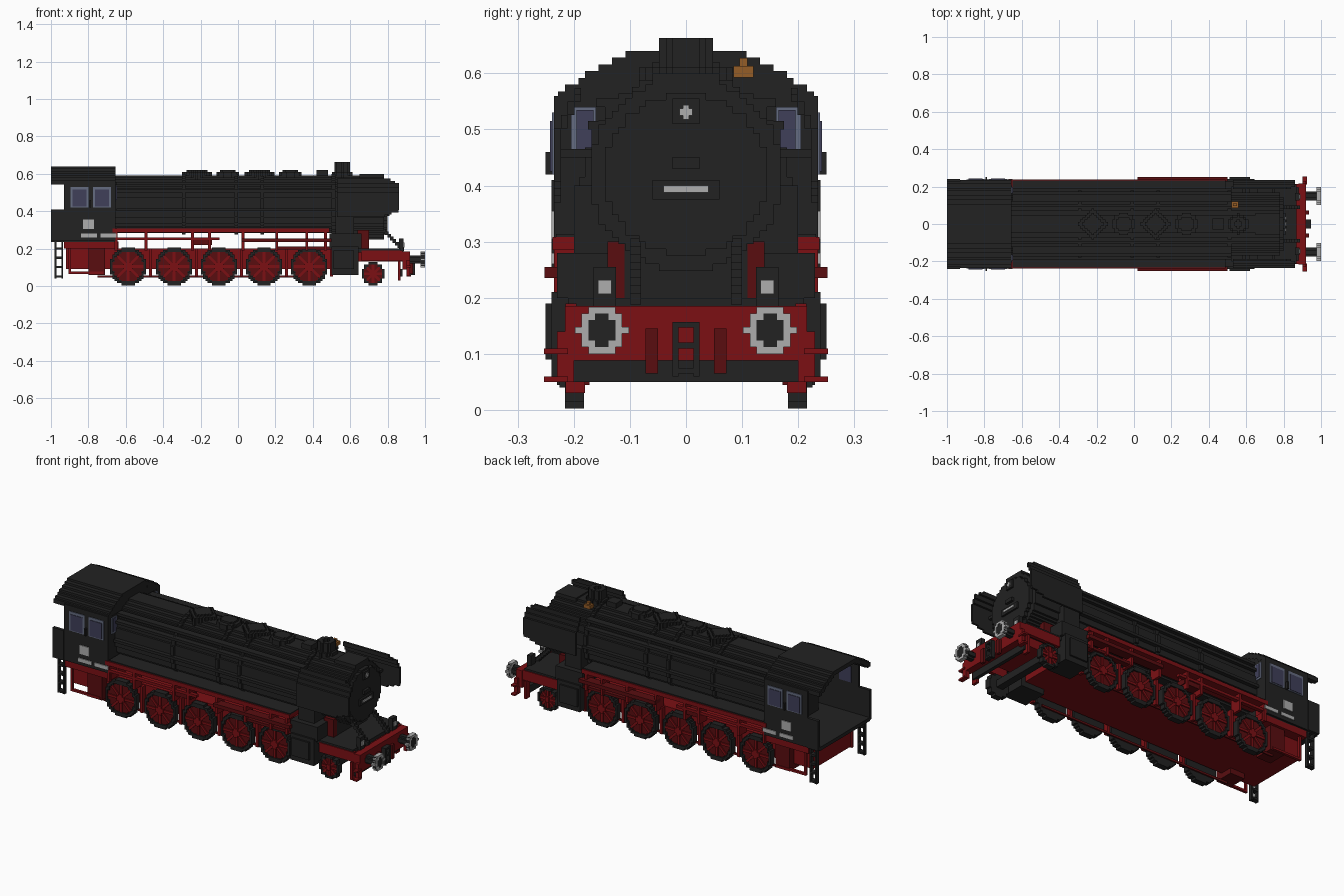
import bpy
import bmesh
import math
from mathutils import Matrix, Vector

default_cube = bpy.data.objects.get("Cube")
if default_cube:
    bpy.data.objects.remove(default_cube)

STEP = 0.012


def material(name, red, green, blue):
    mat = bpy.data.materials.new(name)
    mat.use_nodes = True
    color = (red, green, blue, 1)
    mat.diffuse_color = color
    mat.node_tree.nodes["Principled BSDF"].inputs["Base Color"].default_value = color
    return mat


black = material("soot black", .016, .016, .016)
red = material("frame red", .2, .005, .007)
dark_red = material("deep red", .1, .004, .005)
grey = material("light grey", .42, .42, .42)
glass = material("window blue", .05, .05, .1)
trim = material("window trim", .13, .15, .22)
brass = material("brass", .3, .11, .02)


def build(name, mat, boxes, mirror=False):
    """Join (low corner, high corner) blocks into one object, optionally copied across y."""
    bm = bmesh.new()
    for low, high in boxes:
        low, high = Vector(low), Vector(high)
        for side in ((1, -1) if mirror else (1,)):
            middle = (low + high) / 2
            middle.y *= side
            size = Matrix.Diagonal((high - low).to_4d())
            size[3][3] = 1
            bmesh.ops.create_cube(bm, size=1, matrix=Matrix.Translation(middle) @ size)
    mesh = bpy.data.meshes.new(name)
    bm.to_mesh(mesh)
    bm.free()
    mesh.materials.append(mat)
    obj = bpy.data.objects.new(name, mesh)
    bpy.context.collection.objects.link(obj)
    return obj


def box(name, mat, x, y, z, mirror=False):
    return build(name, mat, [tuple(zip(x, y, z))], mirror)


def round_profile(radius):
    return lambda t: math.sqrt(max(radius * radius - t * t, 0))


def diamond_profile(radius):
    return lambda t: max(radius - abs(t), 0)


def blocky(name, mat, axis, center, radius, span, inner=0, floor=-1,
           profile=round_profile, mirror=False):
    """Stepped disc or ring across the given axis, made of rows of blocks."""
    outer_at, inner_at = profile(radius), profile(inner)
    count = max(3, round(2 * radius / STEP))
    height = 2 * radius / count
    boxes = []
    for i in range(count):
        t = -radius + (i + .5) * height
        if t < floor:
            continue
        outer = max(round(outer_at(t) / STEP), 1) * STEP
        hole = round(inner_at(t) / STEP) * STEP if inner else 0
        for a, b in ([(-outer, -hole), (hole, outer)] if hole else [(-outer, outer)]):
            low, high = t - height / 2, t + height / 2
            u, v = center
            if axis == "x":
                boxes.append(((span[0], u + a, v + low), (span[1], u + b, v + high)))
            elif axis == "y":
                boxes.append(((u + a, span[0], v + low), (u + b, span[1], v + high)))
            else:
                boxes.append(((u + low, v + a, span[0]), (u + high, v + b, span[1])))
    return build(name, mat, boxes, mirror)


# Boiler, bands and smokebox door
boiler_axis = (0, .42)
blocky("boiler", black, "x", boiler_axis, .172, (-.66, .78), floor=-.14)
for x in (-.3, -.02, .12, .5):
    blocky("boiler_band", black, "x", boiler_axis, .18, (x, x + .02), inner=.165, floor=-.14)
blocky("smokebox_bottom", black, "x", boiler_axis, .172, (.5, .78))
blocky("smokebox_door", black, "x", boiler_axis, .145, (.78, .8))
box("door_hinge", black, (.8, .81), (-.06, .06), (.375, .41))
box("door_bar", grey, (.81, .815), (-.04, .04), (.388, .4))
box("door_handle", black, (.8, .815), (-.025, .025), (.43, .45))
box("lamp_back", black, (.8, .81), (-.024, .024), (.51, .555))
build("top_lamp", grey, [((.81, -.012, .525), (.816, .012, .537)),
                         ((.81, -.005, .518), (.816, .005, .544))])
for y, z in ((.165, .5), (.15, .54), (.18, .4)):
    box("boiler_pipe", black, (-.65, .52), (y - .03, y + .01), (z, z + .015), mirror=True)

# Domes, chimney and bell
for x, radius, shape in ((-.22, .08, diamond_profile), (-.055, .06, round_profile),
                         (.115, .08, diamond_profile), (.28, .06, round_profile)):
    blocky("boiler_dome", black, "z", (x, 0), radius, (.54, .61), profile=shape)
    blocky("dome_cap", black, "z", (x, 0), radius * .7, (.61, .62), profile=shape)
box("steam_valve", black, (.42, .48), (-.03, .03), (.58, .62))
blocky("chimney", black, "z", (.557, 0), .042, (.57, .663), inner=.02)
blocky("chimney_base", black, "z", (.557, 0), .055, (.57, .61))
box("smokebox_saddle_top", black, (.65, .78), (-.06, .06), (.58, .6))
box("bell", brass, (.52, .56), (.085, .12), (.593, .613))
box("bell_top", brass, (.53, .55), (.095, .11), (.613, .627))

# Smoke deflectors, leaning inward near the top
deflector = []
for i in range(17):
    z = .37 + i * STEP
    y = .235 - max(0, round((z - .48) * .5 / STEP)) * STEP
    front = .86 - max(0, z - .54) * 2 - max(0, .395 - z) * 3
    deflector.append(((.53, y - STEP, z), (front, y, z + STEP)))
build("smoke_deflector", black, deflector, mirror=True)
for x in (.58, .74):
    box("deflector_stay", black, (x, x + .015), (.14, .225), (.45, .465), mirror=True)

# Cab walls, floor and stepped roof
box("cab_side", black, (-.93, -.655), (.222, .235), (.24, .56), mirror=True)
box("cab_rear_side", black, (-1, -.93), (.222, .24), (.24, .41), mirror=True)
box("cab_floor", black, (-1, -.655), (-.225, .225), (.235, .255))
box("cab_front_wall", black, (-.67, -.655), (-.225, .225), (.25, .55))
box("firebox_back", black, (-.73, -.67), (-.15, .15), (.25, .52))
box("window_post", black, (-.795, -.785), (.235, .25), (.42, .46), mirror=True)


def roof_half(z):
    return .235 - .145 * max(0, (z - .535) / .1) ** 1.6


roof, gable = [], []
for i in range(8):
    z = .544 + i * STEP
    y = round(roof_half(z) / STEP) * STEP
    inside = max(0, round(roof_half(z + 2 * STEP) / STEP) * STEP - STEP) if i < 6 else 0
    roof.append(((-1, inside, z), (-.655, y, z + STEP)))
    gable.append(((-.67, 0, z), (-.656, y - .002, z + STEP)))
build("cab_roof", black, roof, mirror=True)
build("cab_gable", black, gable, mirror=True)

# Cab windows and number plates
for x in (-.895, -.775):
    box("side_window_trim", trim, (x, x + .095), (.235, .239), (.42, .53), mirror=True)
    box("side_window", glass, (x + .01, x + .085), (.239, .242), (.425, .515), mirror=True)
    box("inner_window", glass, (x + .01, x + .085), (.218, .222), (.425, .515), mirror=True)
box("front_window_trim", trim, (-.655, -.651), (.16, .205), (.45, .54), mirror=True)
box("front_window", glass, (-.651, -.648), (.165, .195), (.46, .535), mirror=True)
box("cab_plate", grey, (-.83, -.77), (.235, .24), (.305, .355), mirror=True)
for x in (-.84, -.735):
    box("small_plate", grey, (x, x + .085), (.235, .24), (.26, .28), mirror=True)

# Cab ladders
for x in (-.98, -.945):
    box("ladder_rail", black, (x, x + .01), (.205, .225), (.04, .25), mirror=True)
for i in range(4):
    z = .045 + i * .05
    box("ladder_rung", black, (-.975, -.94), (.2, .23), (z, z + .012), mirror=True)

# Main frame and running boards
box("main_frame", red, (-.92, .62), (-.17, .17), (.09, .2))
box("cab_underframe", red, (-.93, -.64), (-.225, .225), (.2, .238))
box("running_board", red, (-.67, .49), (.13, .238), (.285, .308), mirror=True)
box("running_board_top", black, (-.65, .49), (.13, .232), (.308, .314), mirror=True)
box("reservoir_rail", dark_red, (.02, .5), (.2, .252), (.235, .255), mirror=True)
box("rear_rail", red, (-.66, -.1), (.21, .232), (.245, .26), mirror=True)
for x in (-.66, -.5, -.25, -.16, .02, .2, .36, .46):
    box("board_bracket", red, (x, x + .015), (.17, .235), (.19, .29), mirror=True)
box("gear_link", dark_red, (-.24, -.14), (.17, .225), (.22, .25), mirror=True)
box("slide_bar", dark_red, (.2, .5), (.19, .225), (.195, .21), mirror=True)

# Pipe loop and boxes below the cab
box("ash_box", dark_red, (-.8, -.71), (.1, .21), (.06, .2), mirror=True)
box("loop_bottom", red, (-.9, -.72), (.2, .215), (.065, .077), mirror=True)
box("loop_end", red, (-.905, -.892), (.2, .215), (.065, .2), mirror=True)

# Driving wheels and leading wheels
def wheel(name, x, radius):
    z = radius + .003
    rim = radius * .82
    blocky(name + "_body", black, "y", (x, z), radius, (.182, .204), mirror=True)
    blocky(name + "_tyre", black, "y", (x, z), radius, (.204, .216), inner=rim, mirror=True)
    blocky(name + "_web", dark_red, "y", (x, z), rim, (.204, .208), mirror=True)
    blocky(name + "_hub", red, "y", (x, z), radius * .25, (.204, .22), mirror=True)
    for side in (1, -1):
        for i in range(4):
            spoke = box(name + "_spoke", red, (-rim, rim), (-.004, .004), (-.007, .007))
            spoke.location = (x, side * .21, z)
            spoke.rotation_euler.y = i * math.pi / 4


for x in (-.588, -.342, -.102, .139, .38):
    wheel("driving_wheel", x, .101)
    box("brake_shoe", red, (x + .112, x + .128), (.175, .2), (.05, .2), mirror=True)
wheel("leading_wheel", .722, .062)
box("leading_axle", black, (.7, .74), (-.18, .18), (.05, .09))
box("brake_rod", dark_red, (-.75, .45), (.172, .18), (.045, .057), mirror=True)

# Cylinders and smokebox saddle
box("cylinder_block", black, (.5, .645), (.1, .24), (.06, .21), mirror=True)
box("cylinder_side", black, (.51, .62), (.2, .25), (.09, .19), mirror=True)
box("valve_chest", black, (.49, .66), (.12, .23), (.2, .28), mirror=True)
box("steam_pipe", black, (.52, .62), (.1, .2), (.28, .4), mirror=True)
box("saddle", black, (.5, .7), (-.11, .11), (.18, .3))

# Front deck, braces and lamps
box("deck_frame", red, (.62, .89), (-.13, .13), (.13, .18))
box("deck", black, (.64, .87), (-.21, .21), (.18, .2))
box("deck_edge", red, (.66, .88), (.195, .215), (.135, .19), mirror=True)
for i in range(8):
    x, z = .77 + i * .014, .3 - i * .014
    box("deck_brace", black, (x, x + .02), (.08, .1), (z - .014, z + .006), mirror=True)
box("brace_root", dark_red, (.64, .7), (.1, .14), (.2, .3), mirror=True)
box("front_lamp", black, (.86, .885), (.125, .165), (.185, .255), mirror=True)
box("front_lamp_lens", grey, (.885, .89), (.133, .157), (.207, .232), mirror=True)

# Buffer beam, buffers, coupling and steps
box("buffer_beam", red, (.88, .92), (-.216, .216), (.088, .185))
box("beam_end", red, (.9, .92), (.2, .23), (.05, .14), mirror=True)
box("lower_beam", black, (.86, .88), (-.2, .2), (.05, .09))
for z in (.05, .1):
    box("beam_step", red, (.9, .925), (.21, .253), (z, z + .01), mirror=True)
box("front_step", red, (.855, .87), (.18, .215), (.03, .13), mirror=True)
blocky("buffer_shaft", black, "x", (.15, .142), .022, (.92, .98), mirror=True)
blocky("buffer_head", black, "x", (.15, .142), .036, (.978, .998), mirror=True)
blocky("buffer_ring", grey, "x", (.15, .142), .042, (.976, 1), inner=.03, mirror=True)
box("coupling_side", black, (.92, .945), (.013, .024), (.06, .157), mirror=True)
for z in (.065, .11, .147):
    box("coupling_link", black, (.92, .945), (-.024, .024), (z, z + .01))
box("brake_hose", dark_red, (.92, .935), (.05, .072), (.065, .145), mirror=True)
